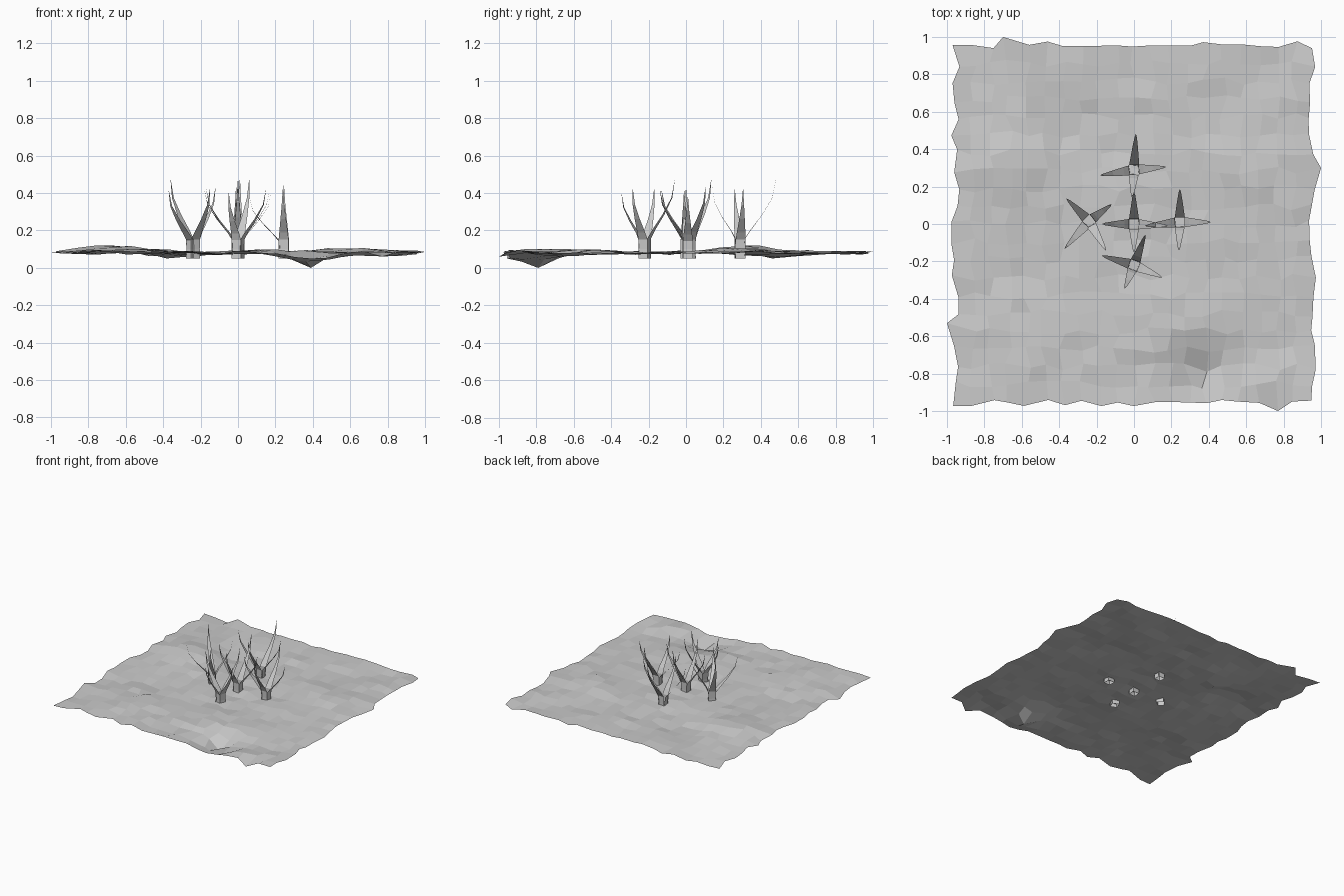
import bpy, bmesh, math, random
from mathutils import Vector, noise

if "Cube" in bpy.data.objects:
    bpy.data.objects.remove(bpy.data.objects["Cube"])

random.seed(4)


def finish(bm, name):
    mesh = bpy.data.meshes.new(name)
    bm.to_mesh(mesh)
    bm.free()
    obj = bpy.data.objects.new(name, mesh)
    bpy.context.collection.objects.link(obj)
    return obj


# Uneven ground sheet: jittered grid with broad swells
SWELLS = [(-0.7, 0.3, 0.035, 0.25), (0.39, -0.79, -0.045, 0.16),
          (-0.37, 0.5, -0.03, 0.15), (0.6, 0.3, 0.02, 0.25),
          (0.8, -0.6, -0.01, 0.2), (-0.6, -0.7, 0.015, 0.25)]


def height(x, y):
    z = 0.081 + 0.016 * noise.noise(Vector((x * 2.7, y * 2.7, 3.0)))
    for cx, cy, h, r in SWELLS:
        z += h * math.exp(-((x - cx) ** 2 + (y - cy) ** 2) / (r * r))
    return z


bm = bmesh.new()
bmesh.ops.create_grid(bm, x_segments=20, y_segments=20, size=0.955)
for v in bm.verts:
    v.co.x += random.uniform(-0.022, 0.022)
    v.co.y += random.uniform(-0.022, 0.022)
    v.co.z = height(v.co.x, v.co.y) + random.uniform(-0.008, 0.008)
# Outermost bulges and the lowest pit
for target in [(-1, -0.53, 0.08), (1, 0.3, 0.085), (0.77, -1, 0.06),
               (-0.7, 1, 0.09), (0.39, -0.79, 0.0)]:
    t = Vector(target)
    v = min(bm.verts, key=lambda q: (q.co - t).length)
    v.co = t
finish(bm, "ground")

# Blade profile: reach fraction, height fraction, half width
PROFILE = [(0.02, 0.0, 0.030), (0.12, 0.16, 0.027), (0.30, 0.28, 0.023),
           (0.62, 0.50, 0.015), (0.90, 0.74, 0.007), (1.0, 1.0, 0.001)]
FOOT = 0.05


def tuft(name, cx, cy, tips):
    """Square stem whose four sides flare out into curved, pointed blades."""
    bm = bmesh.new()
    for tx, ty, tz in tips:
        out = Vector((tx - cx, ty - cy, 0))
        reach = out.length
        out.normalize()
        side = Vector((-out.y, out.x, 0))
        rows = [(0.026, FOOT, 0.027), (0.024, 0.10, 0.027)]
        for f, h, w in PROFILE[1:]:
            rows.append((max(0.026, f * reach), 0.10 + h * (tz - 0.10), w))
        prev = None
        for r, z, w in rows:
            c = Vector((cx, cy, z)) + out * r
            pair = [bm.verts.new(c - side * w), bm.verts.new(c + side * w)]
            if prev:
                bm.faces.new((prev[0], prev[1], pair[1], pair[0]))
            prev = pair
    finish(bm, name)


# Five tufts, each with the tips of its four blades
tuft("grass_centre", 0, 0,
     [(0.0, 0.17, 0.47), (0.18, -0.01, 0.41), (-0.17, 0.0, 0.42), (0.0, -0.15, 0.44)])
tuft("grass_back", 0, 0.29,
     [(0.17, 0.305, 0.42), (-0.18, 0.26, 0.42), (0.01, 0.48, 0.47), (-0.01, 0.14, 0.43)])
tuft("grass_right", 0.245, 0.01,
     [(0.41, 0.01, 0.38), (0.245, 0.185, 0.44), (0.06, -0.01, 0.38), (0.24, -0.14, 0.42)])
tuft("grass_left", -0.24, 0.015,
     [(-0.36, 0.135, 0.47), (-0.12, 0.105, 0.43), (-0.37, -0.13, 0.41), (-0.15, -0.14, 0.42)])
tuft("grass_front", 0.0, -0.22,
     [(-0.17, -0.17, 0.42), (0.06, -0.06, 0.47), (0.15, -0.285, 0.42), (-0.05, -0.345, 0.40)])
